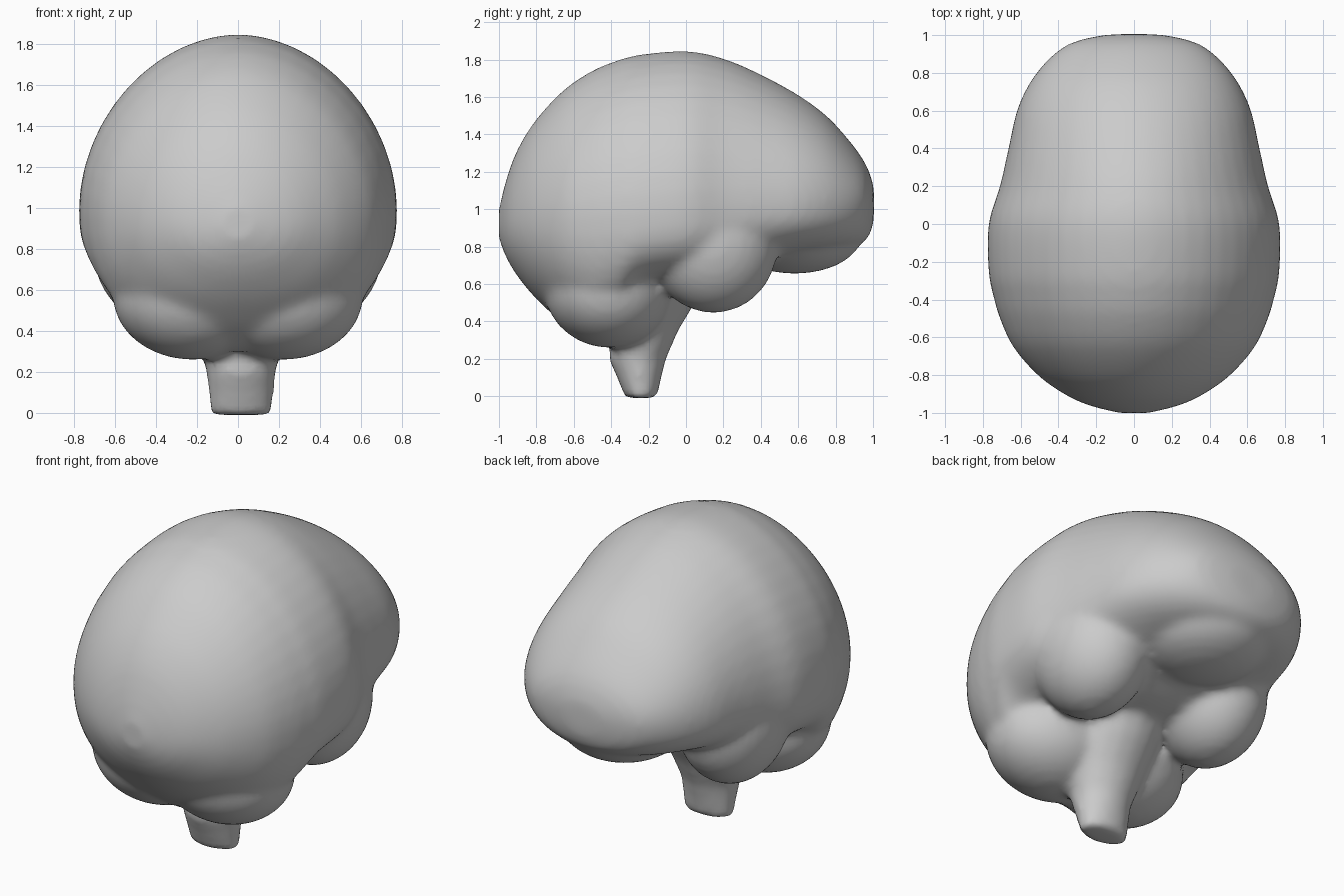
import bpy, bmesh, math
from mathutils import Vector, Matrix

if "Cube" in bpy.data.objects:
    bpy.data.objects.remove(bpy.data.objects["Cube"])

grey = bpy.data.materials.new("matte grey")
grey.use_nodes = True
COLOUR = (0.6, 0.6, 0.6, 1)
grey.diffuse_color = COLOUR
grey.node_tree.nodes["Principled BSDF"].inputs["Base Color"].default_value = COLOUR


def finish(bm, name):
    bmesh.ops.recalc_face_normals(bm, faces=bm.faces)
    mesh = bpy.data.meshes.new(name)
    bm.to_mesh(mesh)
    bm.free()
    mesh.materials.append(grey)
    obj = bpy.data.objects.new(name, mesh)
    bpy.context.collection.objects.link(obj)
    return obj


def loft(name, rings):
    bm = bmesh.new()
    loops = [[bm.verts.new(p) for p in ring] for ring in rings]
    n = len(loops[0])
    for a, b in zip(loops, loops[1:]):
        for i in range(n):
            j = (i + 1) % n
            bm.faces.new((a[i], a[j], b[j], b[i]))
    bm.faces.new(loops[0])
    bm.faces.new(loops[-1])
    return finish(bm, name)


def ellipsoid(name, centre, radii, tilt=0):
    bm = bmesh.new()
    bmesh.ops.create_uvsphere(bm, u_segments=40, v_segments=24, radius=1)
    turn = Matrix.Rotation(math.radians(tilt), 4, 'X')
    bm.transform(Matrix.Translation(Vector(centre)) @ turn @ Matrix.Diagonal((*radii, 1)))
    return finish(bm, name)


def smooth_rows(rows, steps=4):
    # flowing curve through every row of measurements
    out = []
    for i in range(len(rows) - 1):
        p, q, r, s = (rows[max(0, min(k, len(rows) - 1))] for k in range(i - 1, i + 3))
        for k in range(steps):
            t = k / steps
            out.append([b + t / 2 * (c - a + t * (2 * a - 5 * b + 4 * c - d
                                                  + t * (3 * (b - c) + d - a)))
                        for a, b, c, d in zip(p, q, r, s)])
    return out + [rows[-1]]


def section(y, half, low, mid, top, power):
    # egg-shaped slice, widest at mid height
    ring = []
    for k in range(48):
        a = math.tau * k / 48
        c, s = math.cos(a), math.sin(a)
        e = 2 / (1.9 if s > 0 else power)
        x = half * math.copysign(abs(c) ** e, c)
        z = mid + math.copysign(abs(s) ** e, s) * (top - mid if s > 0 else mid - low)
        ring.append((x, y, z))
    return ring


# cerebrum slices: y, half width, bottom, widest height, top, lower roundness
slices = [
    (-1.0, .08, .84, .91, 1.0, 2), (-.96, .24, .74, .92, 1.16, 2),
    (-.9, .37, .64, .93, 1.32, 2), (-.8, .51, .52, .94, 1.48, 2.1),
    (-.65, .64, .385, .95, 1.64, 2.2), (-.5, .71, .3, .96, 1.74, 2.25),
    (-.38, .745, .34, .97, 1.79, 2.3), (-.25, .77, .55, .98, 1.825, 2.9),
    (0, .77, .6, 1.0, 1.845, 2.9), (.2, .71, .63, 1.01, 1.805, 2.8),
    (.4, .665, .7, 1.03, 1.72, 2.7), (.6, .62, .75, 1.04, 1.61, 2.7),
    (.75, .55, .77, 1.05, 1.5, 2.6), (.87, .455, .79, 1.05, 1.37, 2.4),
    (.95, .35, .825, 1.05, 1.26, 2.2), (.99, .22, .88, 1.05, 1.17, 2),
    (1.005, .1, .96, 1.05, 1.1, 2),
]
parts = [loft("brain", [section(*s) for s in smooth_rows(slices)])]

# keel under the frontal lobes
parts.append(ellipsoid("frontal_keel", (0, .58, .86), (.36, .36, .205)))

# temporal lobes and cerebellum halves, one each side
for side, label in ((1, "left"), (-1, "right")):
    parts.append(ellipsoid(label + "_temporal_lobe", (side * .415, .14, .82), (.295, .35, .375), 8))
    parts.append(ellipsoid(label + "_cerebellum", (side * .22, -.42, .57), (.39, .34, .31), -12))

# brainstem slices: height, y, half width, half depth
stem = [(-.01, -.24, .15, .085), (.1, -.25, .16, .12), (.2, -.26, .17, .155),
        (.35, -.22, .21, .18), (.5, -.16, .24, .21), (.75, -.1, .3, .25)]
parts.append(loft("brainstem", [
    [(.015 + w * math.cos(math.tau * k / 16), y + d * math.sin(math.tau * k / 16), z)
     for k in range(16)] for z, y, w, d in stem]))

# fuse the lobes into one soft skin
for obj in bpy.context.selected_objects:
    obj.select_set(False)
for obj in parts:
    obj.select_set(True)
bpy.context.view_layer.objects.active = parts[0]
bpy.ops.object.join()
brain = bpy.context.view_layer.objects.active

fuse = brain.modifiers.new("fuse", 'REMESH')
fuse.mode = 'VOXEL'
fuse.voxel_size = .025
fuse.use_smooth_shade = True
soften = brain.modifiers.new("soften", 'SMOOTH')
soften.factor = .5
soften.iterations = 8
bpy.ops.object.shade_smooth()
